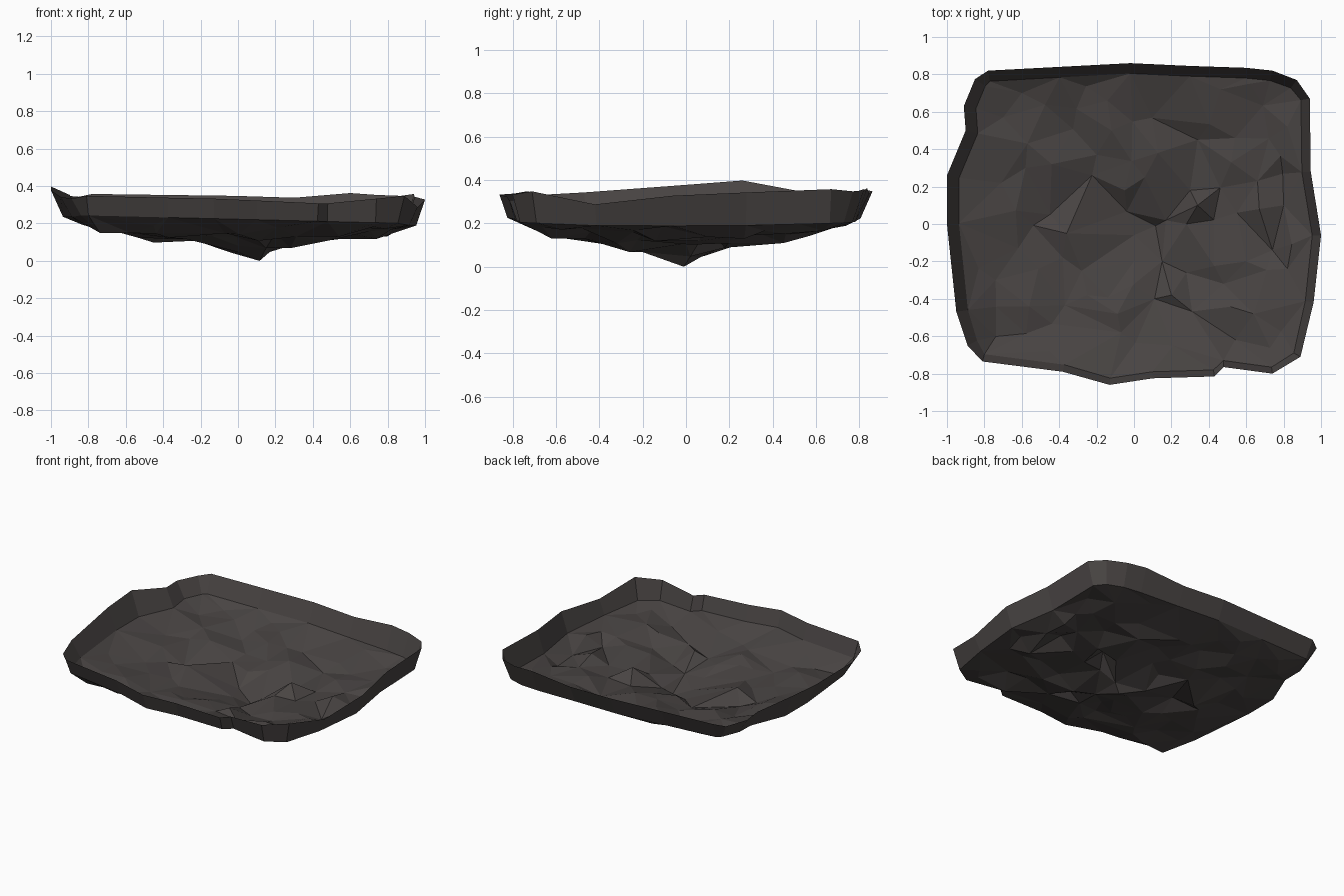
import bpy, bmesh, math, random
from mathutils import Vector
from mathutils.geometry import delaunay_2d_cdt

if "Cube" in bpy.data.objects:
    bpy.data.objects.remove(bpy.data.objects["Cube"])

random.seed(4)

# one flat rock colour
rock = bpy.data.materials.new("dark brown rock")
rock.diffuse_color = (0.066, 0.058, 0.056, 1)
rock.use_nodes = True
rock.node_tree.nodes["Principled BSDF"].inputs["Base Color"].default_value = rock.diffuse_color

# irregular rim outline, counter-clockwise from the front left: x, y, z
rim = [
    (-.81, -.735, .35), (-.38, -.79, .34), (-.13, -.86, .335), (.10, -.825, .325),
    (.43, -.815, .31), (.48, -.765, .31), (.74, -.80, .335), (.89, -.71, .35),
    (.96, -.42, .29), (1.0, -.06, .33), (.945, .28, .345), (.94, .67, .36),
    (.87, .77, .35), (.74, .82, .355), (.60, .835, .365), (.30, .845, .34),
    (-.02, .86, .35), (-.40, .84, .355), (-.78, .82, .36), (-.85, .775, .345),
    (-.91, .63, .35), (-.90, .50, .355), (-1.0, .26, .40), (-1.0, .0, .38),
    (-.95, -.47, .345), (-.89, -.65, .335)]
rim = [Vector(p) for p in rim]

# underside profiles seen from the front (x, z) and from the right (y, z)
under_x = [(-1, .30), (-.95, .26), (-.89, .20), (-.78, .145), (-.62, .145), (-.45, .10),
           (-.28, .12), (.11, .0), (.15, .02), (.22, .08), (.28, .07), (.33, .10),
           (.5, .10), (.62, .145), (.72, .12), (.77, .12), (.95, .19), (1, .25)]
under_y = [(-.86, .27), (-.82, .22), (-.73, .18), (-.63, .13), (-.46, .13), (-.27, .065),
           (-.05, .045), (-.01, .0), (.2, .09), (.35, .125), (.43, .125), (.46, .105),
           (.8, .20), (.86, .27)]


def profile(table, t):
    for (a, za), (b, zb) in zip(table, table[1:]):
        if t <= b:
            return za + (zb - za) * max(0, t - a) / (b - a)
    return table[-1][1]


def underside(x, y):
    return max(profile(under_x, x), profile(under_y, y))


def wall_foot(i):
    """Inset the rim corner: the wall leans in more at the left."""
    a, b, c = rim[i - 1], rim[i], rim[(i + 1) % len(rim)]
    d = (c - a).xy.normalized()
    n = Vector((-d.y, d.x))
    width = .047 + .018 * max(n.x, 0) + .008 * max(-n.y, 0) - .012 * max(n.y, 0)
    q = b.xy + n * width
    z = .22 - .025 * q.x + (.005 if abs(q.y) > .5 else -.005)
    return Vector((q.x, q.y, z))


foot = [wall_foot(i) for i in range(len(rim))]

# main creases and hollows of the floor: x, y, z
floor = [
    (.115, -.01, .0), (.00, -.06, .05), (.17, .02, .05), (.28, .0, .11),
    (.34, .10, .18), (.30, .18, .09), (.34, .45, .105), (.54, .46, .15),
    (.55, .06, .12), (.67, .08, .18), (.66, .23, .145), (.52, .33, .16),
    (.82, .52, .20), (.80, .10, .14), (.74, -.14, .12), (.82, -.24, .17),
    (.64, -.48, .18), (.60, -.20, .15), (.48, -.32, .11), (.28, -.26, .07),
    (.20, -.38, .15), (.11, -.40, .11), (.21, -.65, .18), (-.07, -.58, .15),
    (-.25, -.38, .14), (-.56, -.44, .18), (-.38, -.18, .12), (-.28, -.25, .12),
    (-.36, -.05, .17), (-.62, -.13, .15), (-.45, .05, .10), (-.71, .22, .18),
    (-.58, .30, .16), (-.57, .43, .19), (-.70, .57, .19), (-.44, .32, .18),
    (-.20, .37, .13), (-.12, .50, .18), (.62, .75, .21), (-.05, .18, .12),
    (-.45, -.68, .19), (.15, -.20, .07), (-.74, -.30, .17), (-.60, .70, .20)]
floor = [Vector((x, y, max(z, underside(x, y)))) for x, y, z in floor]

# smaller chips scattered between them
tries = 0
while len(floor) < 86 and tries < 3000:
    tries += 1
    x, y = random.uniform(-.84, .86), random.uniform(-.68, .74)
    if min((p.xy - Vector((x, y))).length for p in floor + foot) < .095:
        continue
    floor.append(Vector((x, y, underside(x, y) + random.uniform(.0, .045))))

# floor: triangulated facets inside the foot of the wall
points = foot + floor
n = len(foot)
edges = [(i, (i + 1) % n) for i in range(n)]
out = delaunay_2d_cdt([p.xy for p in points], edges, [], 1, 1e-5)
co, faces, source = out[0], out[2], out[3]

bm = bmesh.new()
verts, foot_of = [], {}
for i, p in enumerate(co):
    s = source[i][0] if source[i] else 0
    verts.append(bm.verts.new((p.x, p.y, points[s].z)))
    for k in source[i]:
        foot_of[k] = verts[-1]
for f in faces:
    bm.faces.new([verts[i] for i in f])

# wall: flared open-topped band from the floor up to the rim
top = [bm.verts.new(p) for p in rim]
for i in range(n):
    j = (i + 1) % n
    bm.faces.new((foot_of[i], top[i], top[j], foot_of[j]))

# the sheet faces upward and inward
bmesh.ops.recalc_face_normals(bm, faces=bm.faces[:])
bm.normal_update()
if sum(f.normal.z * f.calc_area() for f in bm.faces) < 0:
    bmesh.ops.reverse_faces(bm, faces=bm.faces[:])

# stand the lowest point on the ground
low = min(v.co.z for v in bm.verts)
for v in bm.verts:
    v.co.z -= low

mesh = bpy.data.meshes.new("rock_basin")
bm.to_mesh(mesh)
bm.free()
mesh.materials.append(rock)
obj = bpy.data.objects.new("rock_basin", mesh)
bpy.context.collection.objects.link(obj)
